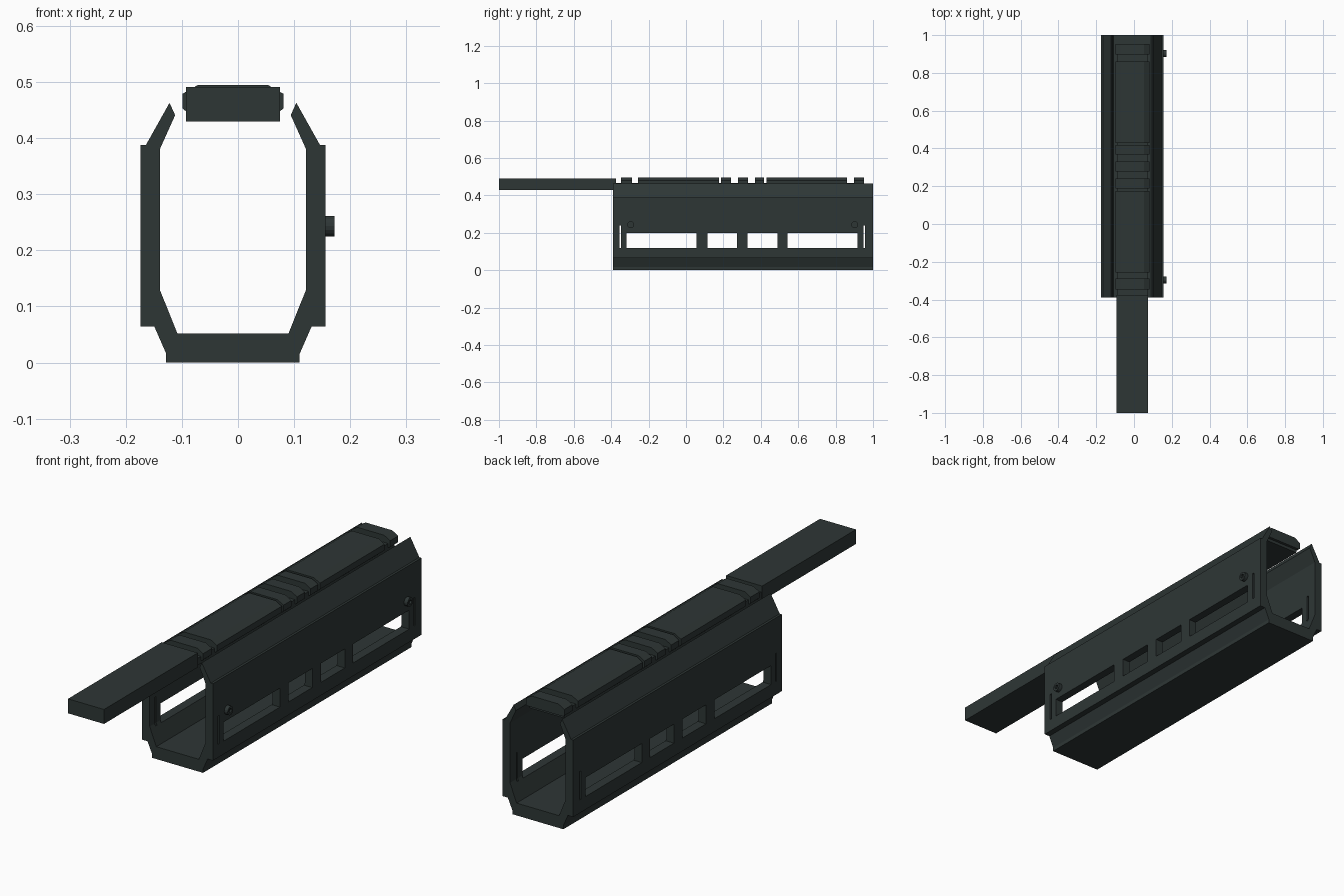
import bpy, bmesh, math
from mathutils import Matrix, Vector

if "Cube" in bpy.data.objects:
    bpy.data.objects.remove(bpy.data.objects["Cube"])

CX = -0.009  # the body axis sits slightly left because of the bolts

mat = bpy.data.materials.new("dark_gunmetal")
mat.diffuse_color = (0.027, 0.037, 0.036, 1)
mat.use_nodes = True
mat.node_tree.nodes["Principled BSDF"].inputs["Base Color"].default_value = mat.diffuse_color


def finish(name, bm):
    bmesh.ops.recalc_face_normals(bm, faces=bm.faces)
    me = bpy.data.meshes.new(name)
    bm.to_mesh(me)
    bm.free()
    me.materials.append(mat)
    ob = bpy.data.objects.new(name, me)
    bpy.context.collection.objects.link(ob)
    return ob


def extrude_profile(bm, half, y0, y1):
    """Mirror a half profile (x, z) about the body axis and extrude along y."""
    pts = half + [(-x, z) for x, z in reversed(half)]
    face = bm.faces.new([bm.verts.new((CX + x, y0, z)) for x, z in pts])
    ext = bmesh.ops.extrude_face_region(bm, geom=[face])["geom"]
    bmesh.ops.translate(bm, vec=(0, y1 - y0, 0),
                        verts=[v for v in ext if isinstance(v, bmesh.types.BMVert)])


def box(bm, x0, x1, y0, y1, z0, z1):
    m = Matrix.Translation(((x0 + x1) / 2, (y0 + y1) / 2, (z0 + z1) / 2))
    m = m @ Matrix.Diagonal((x1 - x0, y1 - y0, z1 - z0, 1))
    bmesh.ops.create_cube(bm, size=1, matrix=m)


def cut(ob, cutter):
    mod = ob.modifiers.new("cut", 'BOOLEAN')
    mod.operation = 'DIFFERENCE'
    mod.solver = 'EXACT'
    mod.object = cutter
    bpy.context.view_layer.objects.active = ob
    bpy.ops.object.modifier_apply(modifier=mod.name)
    bpy.data.objects.remove(cutter)


# Open-topped handguard shell
bm = bmesh.new()
extrude_profile(bm, [(0.099, 0.052), (0.130, 0.129), (0.130, 0.381), (0.103, 0.441),
                     (0.113, 0.463), (0.155, 0.388), (0.165, 0.388), (0.165, 0.064),
                     (0.140, 0.064), (0.119, 0.016), (0.119, 0.0)], -0.39, 1.0)
shell = finish("handguard_shell", bm)

# Side windows and thin end slits, cut through both walls
bm = bmesh.new()
for y0, y1 in [(-0.318, 0.057), (0.115, 0.272), (0.329, 0.489), (0.543, 0.918)]:
    box(bm, -0.4, 0.4, y0, y1, 0.119, 0.199)
for y0, y1 in [(-0.356, -0.347), (0.949, 0.958)]:
    box(bm, -0.4, 0.4, y0, y1, 0.119, 0.239)
cut(shell, finish("window_cutter", bm))

# Front bar
bm = bmesh.new()
box(bm, CX - 0.084, CX + 0.084, -1.0, -0.375, 0.43, 0.491)
finish("front_bar", bm)

# Rail base under the ribs
bm = bmesh.new()
box(bm, CX - 0.08, CX + 0.08, -0.375, 0.94, 0.435, 0.465)
finish("rail_base", bm)

# Chamfered rail covers and ribs
bm = bmesh.new()
for y0, y1 in [(-0.348, -0.289), (-0.257, 0.176), (0.187, 0.240), (0.278, 0.331),
               (0.369, 0.418), (0.430, 0.861), (0.898, 0.952)]:
    extrude_profile(bm, [(0.084, 0.448), (0.090, 0.453), (0.090, 0.479), (0.062, 0.495)], y0, y1)
finish("rail_covers", bm)

# Bolts with hex sockets on the right wall
for name, y in [("front_bolt", -0.296), ("rear_bolt", 0.902)]:
    turn = Matrix.Translation((0.160, y, 0.243)) @ Matrix.Rotation(math.pi / 2, 4, 'Y')
    bm = bmesh.new()
    bmesh.ops.create_cone(bm, cap_ends=True, segments=16, radius1=0.0185, radius2=0.0185,
                          depth=0.024, matrix=turn)
    bolt = finish(name, bm)
    bm = bmesh.new()
    bmesh.ops.create_cone(bm, cap_ends=True, segments=6, radius1=0.010, radius2=0.010,
                          depth=0.02, matrix=Matrix.Translation((0.014, 0, 0)) @ turn)
    cut(bolt, finish("socket_cutter", bm))
